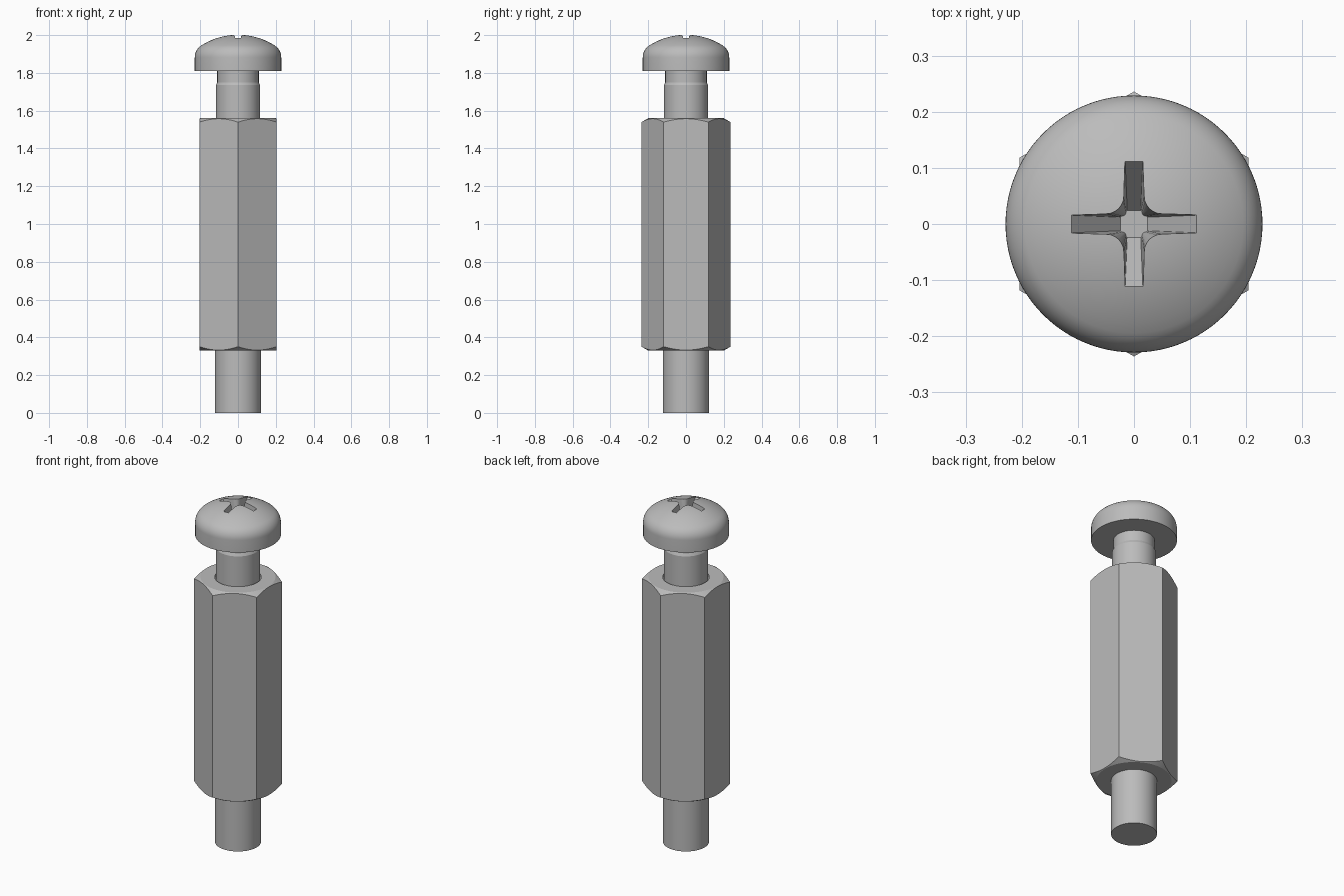
import bpy, bmesh, math

if "Cube" in bpy.data.objects:
    bpy.data.objects.remove(bpy.data.objects["Cube"], do_unlink=True)

steel = bpy.data.materials.new("plain steel grey")
steel.use_nodes = True
GREY = (0.5, 0.5, 0.5, 1)
steel.diffuse_color = GREY
steel.node_tree.nodes["Principled BSDF"].inputs["Base Color"].default_value = GREY


def finish(name, bm):
    bmesh.ops.recalc_face_normals(bm, faces=bm.faces)
    mesh = bpy.data.meshes.new(name)
    bm.to_mesh(mesh)
    bm.free()
    mesh.materials.append(steel)
    obj = bpy.data.objects.new(name, mesh)
    bpy.context.collection.objects.link(obj)
    return obj


def lathe(name, profile, steps=96):
    """Revolve (radius, height) points about z; both ends lie on the axis."""
    bm = bmesh.new()
    verts = [bm.verts.new((r, 0, z)) for r, z in profile]
    edges = [bm.edges.new(pair) for pair in zip(verts, verts[1:])]
    bmesh.ops.spin(bm, geom=verts + edges, cent=(0, 0, 0), axis=(0, 0, 1),
                   angle=math.tau, steps=steps, use_merge=True)
    bmesh.ops.remove_doubles(bm, verts=bm.verts, dist=1e-5)
    return finish(name, bm)


def select_only(obj):
    bpy.ops.object.select_all(action='DESELECT')
    obj.select_set(True)
    bpy.context.view_layer.objects.active = obj


def boolean(obj, tool, operation):
    mod = obj.modifiers.new("shape", 'BOOLEAN')
    mod.object, mod.operation, mod.solver = tool, operation, 'EXACT'
    select_only(obj)
    bpy.ops.object.modifier_apply(modifier=mod.name)
    bpy.data.objects.remove(tool, do_unlink=True)


def smooth(obj, degrees=25):
    select_only(obj)
    bpy.ops.object.shade_smooth_by_angle(angle=math.radians(degrees))


# Hexagonal body: prism trimmed by a turned blank with chamfered ends and a bore
BOTTOM, TOP, BORE = 0.33, 1.56, 0.124
bm = bmesh.new()
hexagon = [bm.verts.new((0.236 * math.sin(i * math.pi / 3),
                         0.236 * math.cos(i * math.pi / 3), BOTTOM - 0.05))
           for i in range(6)]
base = bm.faces.new(hexagon)
side = bmesh.ops.extrude_face_region(bm, geom=[base])
bmesh.ops.translate(bm, vec=(0, 0, TOP - BOTTOM + 0.1),
                    verts=[v for v in side["geom"] if isinstance(v, bmesh.types.BMVert)])
body = finish("hex_body", bm)
blank = lathe("body_blank", [(0, BOTTOM), (0.2, BOTTOM), (0.25, BOTTOM + 0.029),
                             (0.25, TOP - 0.029), (0.2, TOP), (BORE, TOP),
                             (BORE, 1.1), (0, 1.1)])
boolean(body, blank, 'INTERSECT')
smooth(body)

# Lower stud
smooth(lathe("lower_stud", [(0, 0), (0.122, 0), (0.122, 0.34), (0, 0.34)]))

# Screw shank with a slimmer neck under the head
smooth(lathe("screw_shank", [(0, 1.15), (0.117, 1.15), (0.117, 1.735),
                             (0.11, 1.75), (0.11, 1.82), (0, 1.82)]))

# Pan head: straight rim, rounded shoulder, shallow dome
CREST, DOME, EDGE, FILLET = 2.002, 0.36, 0.229, 0.075
centre_r = EDGE - FILLET
reach = DOME - FILLET
centre_z = CREST - DOME + math.sqrt(reach ** 2 - centre_r ** 2)
join = math.acos(centre_r / reach)
head_profile = [(0, 1.81), (EDGE, 1.81)]
for i in range(9):
    a = join * i / 8
    head_profile.append((centre_r + FILLET * math.cos(a), centre_z + FILLET * math.sin(a)))
for i in range(1, 11):
    a = join + (math.pi / 2 - join) * i / 10
    head_profile.append((DOME * math.cos(a), CREST - DOME + DOME * math.sin(a)))
head_profile[-1] = (0, CREST)
head = lathe("screw_head", head_profile)


# Tapered cross recess with filleted inner corners
def cross_ring(bm, z, length, half, corner, tip):
    ring = []
    for q in range(4):
        c, s = round(math.cos(q * math.pi / 2)), round(math.sin(q * math.pi / 2))
        points = [(length, half)]
        for i in range(7):
            a = math.pi / 2 * i / 6
            points.append((corner - (corner - tip) * math.sin(a),
                           corner - (corner - tip) * math.cos(a)))
        points.append((half, length))
        ring += [bm.verts.new((c * x - s * y, s * x + c * y, z)) for x, y in points]
    return ring


bm = bmesh.new()
upper = cross_ring(bm, 2.02, 0.142, 0.017, 0.054, 0.019)
lower = cross_ring(bm, 1.88, 0.024, 0.012, 0.022, 0.014)
bm.faces.new(upper)
bm.faces.new(lower)
for i in range(len(upper)):
    j = (i + 1) % len(upper)
    bm.faces.new((upper[i], upper[j], lower[j], lower[i]))
boolean(head, finish("recess_cutter", bm), 'DIFFERENCE')
smooth(head)
bpy.ops.object.select_all(action='DESELECT')
